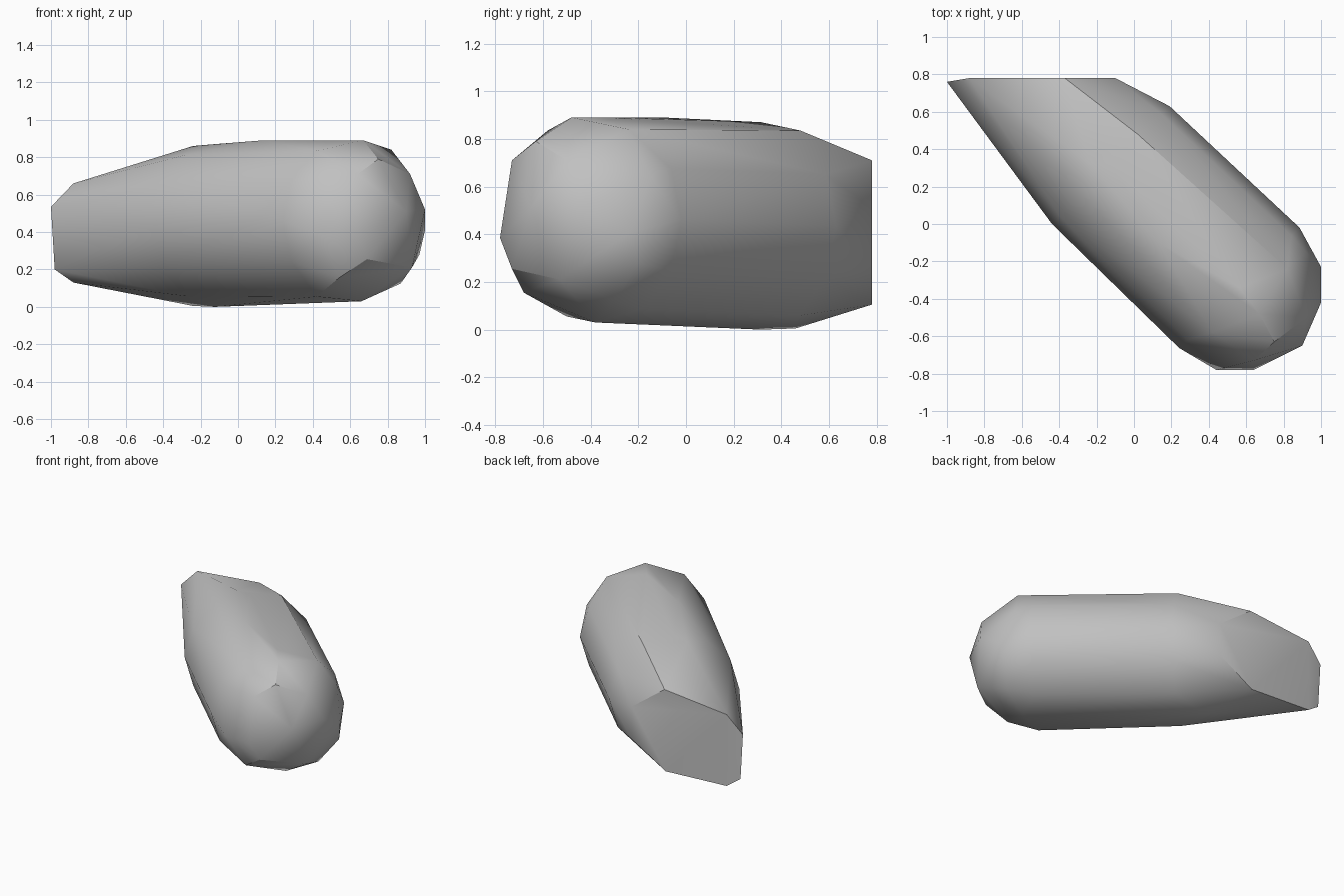
import bpy
import bmesh
import math
from mathutils import Vector

default_cube = bpy.data.objects.get("Cube")
if default_cube:
    bpy.data.objects.remove(default_cube, do_unlink=True)


def make_material(name, colour):
    material = bpy.data.materials.new(name)
    material.use_nodes = True
    material.diffuse_color = colour
    shader = material.node_tree.nodes["Principled BSDF"]
    shader.inputs["Base Color"].default_value = colour
    shader.inputs["Roughness"].default_value = 0.8
    return material


# The stone lies along a diagonal axis on the ground plane
along = Vector((1, -1, 0)).normalized()
across = Vector((1, 1, 0)).normalized()
up = Vector((0, 0, 1))


def ring(distance, centre_across, centre_up, radius_across, radius_up, sides=12):
    """Cross-section of the stone at a distance along its axis."""
    points = []
    for i in range(sides):
        angle = math.tau * i / sides
        side = centre_across + radius_across * math.cos(angle)
        height = centre_up + radius_up * math.sin(angle)
        points.append(along * distance + across * side + up * height)
    return points


# Long rounded body
body_points = ring(-0.31, 0.135, 0.435, 0.445, 0.435)
body_points += ring(0.64, 0.157, 0.46, 0.455, 0.43)
body_points += [
    (-0.24, 0.33, 0.86), (0.13, -0.1, 0.89),
    (0.02, 0.48, 0.835), (-0.24, 0.46, 0.005),
]

# Blunt faceted nose
nose_points = [
    (0.67, -0.48, 0.89), (0.82, -0.24, 0.84), (0.42, -0.58, 0.835),
    (0.75, -0.63, 0.79), (0.64, -0.73, 0.71), (0.92, -0.5, 0.71),
    (0.92, -0.15, 0.64), (0.9, -0.65, 0.51), (1, -0.42, 0.52),
    (1, -0.23, 0.41), (0.64, -0.78, 0.385), (0.44, -0.78, 0.385),
    (0.69, -0.73, 0.255), (0.93, -0.53, 0.21), (0.97, -0.2, 0.28),
    (0.54, -0.68, 0.155), (0.87, -0.3, 0.125), (0.66, -0.38, 0.03),
    (0.42, -0.5, 0.055),
]

# Flat broken end, with a slightly chipped corner
break_y = 0.78
break_outline = [
    (-0.37, 0.71), (-0.88, 0.66), (-0.88, 0.13),
    (-0.38, 0.105), (-0.1, 0.27), (-0.1, 0.51),
]
end_points = [(x, break_y, z) for x, z in break_outline]
end_points += [(-1, 0.76, 0.535), (-0.98, 0.76, 0.2)]

# Wrap all parts in one faceted skin
bm = bmesh.new()
for point in body_points + nose_points + end_points:
    bm.verts.new(point)
hull = bmesh.ops.convex_hull(bm, input=bm.verts[:], use_existing_faces=False)
spare = set(hull["geom_interior"]) | set(hull["geom_unused"])
spare_verts = [v for v in spare if isinstance(v, bmesh.types.BMVert) and v.is_valid]
bmesh.ops.delete(bm, geom=spare_verts, context="VERTS")
bmesh.ops.dissolve_limit(
    bm, angle_limit=math.radians(1), verts=bm.verts[:], edges=bm.edges[:]
)
bmesh.ops.recalc_face_normals(bm, faces=bm.faces[:])

mesh = bpy.data.meshes.new("stone")
bm.to_mesh(mesh)
bm.free()
mesh.materials.append(make_material("stone grey", (0.53, 0.53, 0.53, 1)))
stone = bpy.data.objects.new("stone", mesh)
bpy.context.collection.objects.link(stone)

# Soft body shading with crisp breaks
bpy.ops.object.select_all(action="DESELECT")
stone.select_set(True)
bpy.context.view_layer.objects.active = stone
bpy.ops.object.shade_smooth_by_angle(angle=math.radians(32))
